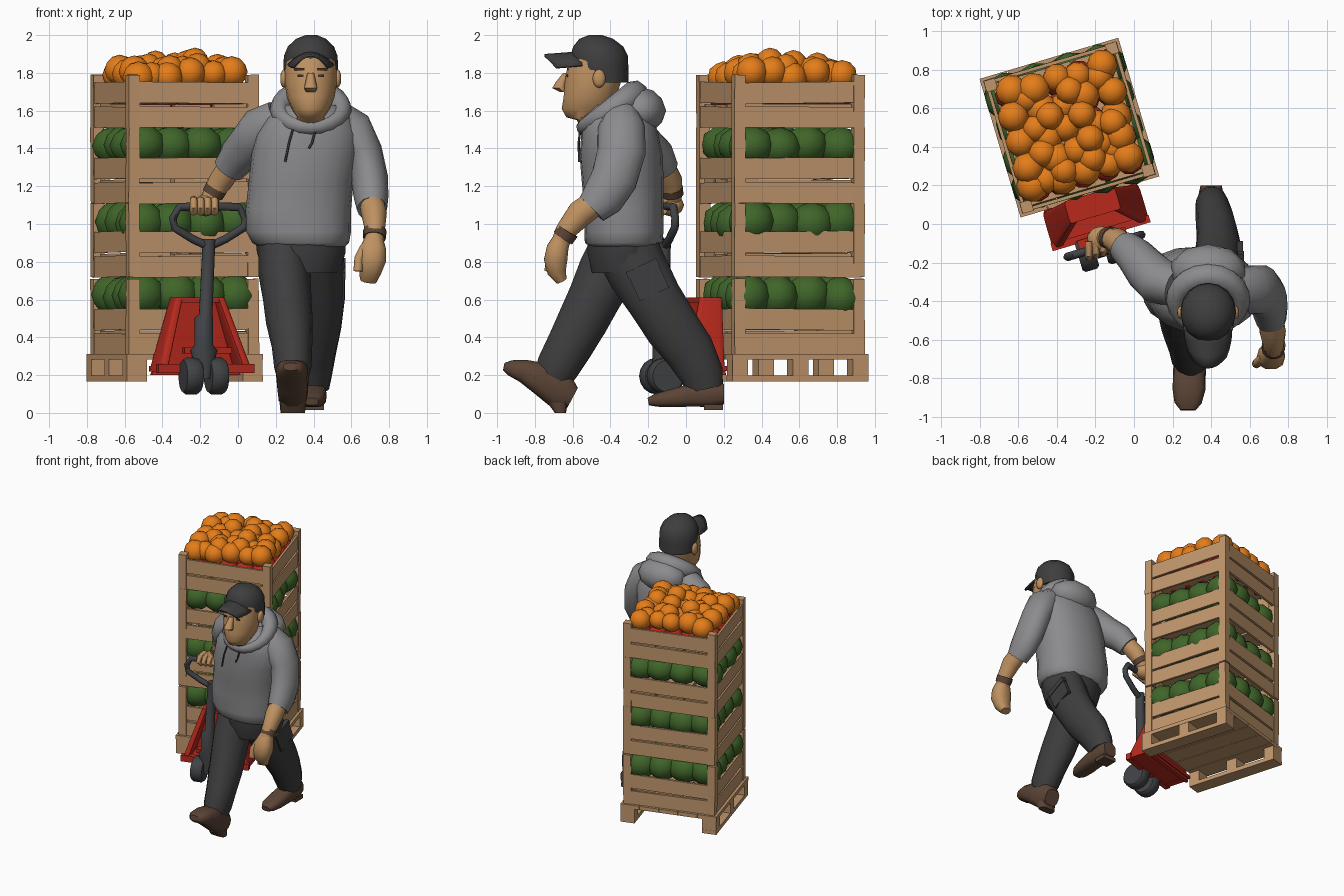
import bpy, bmesh, math, random
from mathutils import Vector, Matrix

random.seed(4)
if "Cube" in bpy.data.objects:
    bpy.data.objects.remove(bpy.data.objects["Cube"])
rnd = random.uniform


def material(name, *rgb):
    m = bpy.data.materials.new(name)
    m.use_nodes = True
    m.diffuse_color = (*rgb, 1)
    m.node_tree.nodes["Principled BSDF"].inputs["Base Color"].default_value = (*rgb, 1)
    return m


WOOD = material("wood", .53, .305, .15)
ORANGE = material("orange_fruit", .78, .205, .01)
GREEN = material("melon_green", .05, .13, .022)
RED = material("red_paint", .48, .022, .012)
GREY = material("grey_fleece", .26, .26, .27)
CHARCOAL = material("charcoal_cloth", .048, .048, .05)
SKIN = material("skin", .52, .285, .12)
LEATHER = material("brown_leather", .105, .058, .036)
STEEL = material("dark_steel", .053, .055, .06)
INK = material("dark_brown", .05, .03, .018)

# Shared frame of the load, which stands turned behind the walker
LOAD = Matrix.Translation((-.335, .5, 0)) @ Matrix.Rotation(math.radians(16.5), 4, 'Z')
WORLD = Matrix.Identity(4)


def finish(name, bm, mat, angle=50):
    bmesh.ops.recalc_face_normals(bm, faces=bm.faces)
    me = bpy.data.meshes.new(name)
    bm.to_mesh(me)
    bm.free()
    me.materials.append(mat)
    ob = bpy.data.objects.new(name, me)
    bpy.context.collection.objects.link(ob)
    if angle:
        bpy.ops.object.select_all(action='DESELECT')
        ob.select_set(True)
        bpy.context.view_layer.objects.active = ob
        bpy.ops.object.shade_smooth_by_angle(angle=math.radians(angle))
    return ob


def boxes(name, items, mat, frame=WORLD, wobble=0):
    """One object from boxes given as (centre, size)."""
    bm = bmesh.new()
    for c, s in items:
        tilt = Matrix.Rotation(rnd(-wobble, wobble), 4, 'X') @ Matrix.Rotation(rnd(-wobble, wobble), 4, 'Y')
        bmesh.ops.create_cube(bm, size=1, matrix=frame @ Matrix.Translation(c) @ tilt @ Matrix.Diagonal((*s, 1)))
    return finish(name, bm, mat, 0)


def balls(name, items, mat, frame=WORLD):
    """One object from ellipsoids given as (centre, radii)."""
    bm = bmesh.new()
    for c, r in items:
        bmesh.ops.create_icosphere(bm, subdivisions=2, radius=1,
                                   matrix=frame @ Matrix.Translation(c) @ Matrix.Diagonal((*r, 1)))
    return finish(name, bm, mat)


def loft(name, rows, mat, n=14, flat=False, power=1, frame=WORLD, ref=(1, 0, 0), crease=0):
    """Skin elliptical rings (x, y, z, r1, r2), level or square to their path."""
    bm, rings = bmesh.new(), []
    pts = [Vector(r[:3]) for r in rows]
    shape = lambda v: math.copysign(abs(v) ** power, v)
    for i, r in enumerate(rows):
        t = Vector((0, 0, 1)) if flat else (pts[min(i + 1, len(pts) - 1)] - pts[max(i - 1, 0)]).normalized()
        a = Vector(ref)
        a = (a - t * a.dot(t)).normalized()
        b = t.cross(a)
        ring = []
        for k in range(n):
            ang = math.tau * k / n
            f = 1 + rnd(-crease, crease)
            ring.append(bm.verts.new(frame @ (pts[i] + f * (a * r[3] * shape(math.cos(ang)) + b * r[4] * shape(math.sin(ang))))))
        rings.append(ring)
    for p, q in zip(rings, rings[1:]):
        for k in range(n):
            bm.faces.new((p[k], p[(k + 1) % n], q[(k + 1) % n], q[k]))
    bm.faces.new(rings[0])
    bm.faces.new(rings[-1])
    return finish(name, bm, mat)


def tube(name, pts, r, mat, **kw):
    return loft(name, [(*p, r, r) for p in pts], mat, n=8, **kw)


# Pallet: close-set deck boards on two side runners
H = .375
deck = [((x, 0, .297), (.147, 2 * H, .03)) for x in (-.302, -.151, 0, .151, .302)]
rails = [((x, 0, .182), (.11, 2 * H, .032)) for x in (-.32, .32)]
blocks = [((x, y, .238), (.11, .085, .09)) for x in (-.32, .32) for y in (-.332, 0, .332)]
boxes("pallet", deck + rails + blocks, WOOD, LOAD)

# Stacked slatted crates: corner posts, two slats per side, floor boards
W = .355
for i, (low, tall) in enumerate(((.31, .4), (.72, .39), (1.11, .4), (1.51, .28))):
    parts = [((sx * (W - .026), sy * (W - .026), low + tall / 2), (.06, .06, tall))
             for sx in (-1, 1) for sy in (-1, 1)]
    for z in (low + .055, low + .185):
        for s in (-1, 1):
            parts.append(((0, s * (W - .01), z), (2 * W - .04, .018, .112)))
            parts.append(((s * (W - .01), 0, z), (.018, 2 * W - .04, .112)))
    parts += [((x, 0, low + .115), (.2, 2 * W - .05, .02)) for x in (-.22, 0, .22)]
    boxes(f"crate_{i + 1}", parts, WOOD, LOAD, .012)

# Produce
span = (-.245, -.082, .082, .245)
for i, (z, h) in enumerate(((.62, .115), (1.01, .115), (1.415, .105))):
    balls(f"melons_{i + 1}", [((x + rnd(-.015, .015), y + rnd(-.015, .015), z + rnd(-.012, .008)),
                               (rnd(.112, .128), rnd(.112, .128), h)) for x in span for y in span], GREEN, LOAD)
five = [-.25 + .125 * i for i in range(5)]
balls("red_fruit", [((x, y, 1.68), (.075,) * 3) for x in five for y in five], RED, LOAD)
heap = [((x + rnd(-.02, .02), y + rnd(-.02, .02), rnd(1.775, 1.815)), (rnd(.072, .086),) * 3)
        for x in five for y in five]
heap += [((x * .8 + rnd(-.03, .03), y * .8 + rnd(-.03, .03), rnd(1.85, 1.875) - .6 * (x * x + y * y)), (.074,) * 3)
         for x in span for y in span if rnd(0, 1) < .8]
balls("oranges", heap, ORANGE, LOAD)

# Pallet jack body: deep slanted cheeks, back sheet and base
for s, side in ((-1, "right"), (1, "left")):
    loft(f"jack_{side}_cheek", [(s * .235, -.485, .22, .026, .105), (s * .115, -.42, .61, .022, .06)],
         RED, n=16, flat=True, power=.4, frame=LOAD)
loft("jack_back_sheet", [(0, -.385, .2, .25, .015), (0, -.39, .36, .19, .015), (0, -.4, .6, .12, .015)],
     RED, n=16, flat=True, power=.25, frame=LOAD)
boxes("jack_base", [((0, -.57, .235), (.53, .04, .05)), ((0, -.46, .235), (.5, .2, .025)),
                    ((0, -.42, .598), (.26, .12, .025)), ((0, -.6, .33), (.26, .05, .03))], RED, LOAD)

# Pallet jack steering wheels, pump column and loop handle
for x in (-.1, .04):
    loft("jack_wheel", [(x - .045, -.645, .195, .085, .085), (x - .03, -.645, .195, .097, .097),
                        (x + .03, -.645, .195, .097, .097), (x + .045, -.645, .195, .085, .085)],
         STEEL, n=16, frame=LOAD, ref=(0, 1, 0))
loft("jack_column", [(-.03, -.645, .18, .03, .05), (-.03, -.645, .33, .075, .05), (-.03, -.645, .36, .05, .05),
                     (-.03, -.645, .5, .05, .05), (-.02, -.645, .52, .036, .036), (0, -.64, .92, .034, .034)],
     STEEL, frame=LOAD)
loop = [(0, -.64, .88), (.09, -.64, .92), (.19, -.64, .98), (.2, -.64, 1.03), (.165, -.64, 1.09), (0, -.64, 1.095)]
loop += [(-x, y, z) for x, y, z in loop[-2::-1]]
tube("jack_handle", loop, .022, STEEL, frame=LOAD, ref=(0, 1, 0))

# Hooded top
loft("hoodie_body", [(.34, -.33, .88, .225, .18), (.33, -.33, .9, .255, .205), (.32, -.33, .96, .28, .21),
                     (.32, -.33, 1.08, .28, .21), (.335, -.335, 1.22, .275, .215), (.355, -.345, 1.36, .285, .22),
                     (.37, -.35, 1.47, .28, .205), (.38, -.36, 1.56, .23, .19), (.385, -.37, 1.63, .15, .13)],
     GREY, n=20, flat=True, power=.88, crease=.012)
bm = bmesh.new()
tilt = Matrix.Translation((.385, -.405, 1.6)) @ Matrix.Rotation(math.radians(33), 4, 'X')
ring = []
for i in range(20):
    a = math.tau * i / 20
    thick = .052 + .015 * math.sin(a)
    ring.append([bm.verts.new(tilt @ Vector(((.165 + thick * math.cos(b)) * math.cos(a),
                                            (.165 + thick * math.cos(b)) * math.sin(a), 1.1 * thick * math.sin(b))))
                 for b in [math.tau * k / 8 for k in range(8)]])
for i in range(20):
    p, q = ring[i], ring[(i + 1) % 20]
    for k in range(8):
        bm.faces.new((p[k], p[(k + 1) % 8], q[(k + 1) % 8], q[k]))
finish("hood_collar", bm, GREY)
balls("hood_back", [((.385, -.24, 1.6), (.2, .135, .125))], GREY)
for x0, x1, z in ((.29, .25, 1.33), (.41, .375, 1.4)):
    tube("drawstring", [(x0, -.56, 1.5), ((x0 + x1) / 2, -.568, 1.43), (x1, -.566, z)], .006, CHARCOAL)

# Sleeves, forearms, wristbands and hands
loft("left_sleeve", [(.52, -.34, 1.56, .1, .1), (.6, -.34, 1.5, .115, .13), (.665, -.34, 1.38, .098, .13),
                     (.695, -.38, 1.24, .098, .125), (.705, -.44, 1.14, .092, .115), (.71, -.5, 1.08, .08, .09)],
     GREY, crease=.03)
loft("left_forearm", [(.705, -.46, 1.13, .065, .07), (.72, -.56, 1.055, .068, .074), (.725, -.64, .96, .052, .055),
                      (.72, -.665, .9, .052, .05)], SKIN)
loft("left_wristband", [(.725, -.625, .965, .062, .062), (.722, -.652, .925, .06, .06)], LEATHER)
loft("left_hand", [(.72, -.655, .93, .048, .045), (.715, -.68, .87, .07, .06), (.71, -.69, .81, .074, .064),
                   (.7, -.685, .75, .06, .052), (.69, -.66, .7, .045, .03)], SKIN, n=10, power=.8)
tube("left_thumb", [(.67, -.69, .88), (.64, -.72, .82), (.635, -.725, .75)], .024, SKIN)
loft("right_sleeve", [(.22, -.33, 1.56, .1, .1), (.13, -.3, 1.5, .125, .12), (.07, -.24, 1.43, .115, .11),
                      (0, -.16, 1.36, .1, .1), (-.05, -.12, 1.29, .085, .085)], GREY, crease=.03)
loft("right_forearm", [(-.03, -.13, 1.32, .065, .065), (-.09, -.085, 1.23, .066, .066), (-.14, -.07, 1.15, .05, .05),
                       (-.17, -.085, 1.09, .05, .05)], SKIN)
loft("right_wristband", [(-.115, -.075, 1.19, .06, .06), (-.135, -.07, 1.155, .058, .058)], LEATHER)
balls("right_fist", [((-.17, -.08, 1.1), (.075, .07, .06))], SKIN)
for k in range(4):
    x = -.235 + k * .037
    y = -.14 + k * .012
    tube("right_finger", [(x, y + .05, 1.13), (x, y - .02, 1.125), (x, y - .035, 1.09), (x, y, 1.06)], .02, SKIN)

# Trousers with a side pocket
loft("trouser_hips", [(.33, -.33, .95, .24, .19), (.335, -.33, .85, .235, .195), (.335, -.33, .74, .2, .17)],
     CHARCOAL, n=18, flat=True)
loft("right_trouser_leg", [(.24, -.34, .88, .13, .17), (.245, -.42, .74, .135, .155), (.26, -.49, .6, .13, .14),
                           (.27, -.55, .48, .125, .135), (.285, -.615, .36, .11, .125), (.29, -.68, .24, .1, .115),
                           (.29, -.705, .19, .085, .1)], CHARCOAL, crease=.03)
loft("left_trouser_leg", [(.42, -.32, .88, .14, .17), (.43, -.25, .74, .135, .165), (.44, -.165, .6, .125, .15),
                          (.435, -.07, .45, .11, .145), (.42, .02, .33, .1, .135), (.405, .085, .2, .09, .115),
                          (.4, .1, .13, .08, .1)], CHARCOAL, crease=.03)
pocket = boxes("cargo_pocket", [((0, 0, 0), (.03, .17, .16)), ((.004, 0, .07), (.032, .18, .04))], CHARCOAL)
pocket.location = (.55, -.2, .7)
pocket.rotation_euler = (math.radians(25), 0, 0)

# Boots, the leading one landing on its heel
loft("right_boot", [(.29, -.6, .08, .06, .06), (.29, -.66, .112, .08, .1), (.288, -.76, .18, .085, .09),
                    (.285, -.86, .222, .085, .062), (.28, -.93, .238, .07, .042), (.28, -.965, .245, .04, .02)],
     LEATHER, power=.7)
loft("right_boot_heel", [(.29, -.68, .055, .07, .055), (.29, -.665, 0, .065, .03)], LEATHER, flat=True, power=.6)
loft("left_boot", [(.4, .2, .1, .055, .055), (.4, .14, .1, .068, .07), (.4, .02, .092, .07, .06),
                   (.395, -.08, .077, .07, .048), (.39, -.16, .067, .06, .035), (.39, -.2, .06, .035, .02)],
     LEATHER, power=.7)
boxes("left_boot_heel", [((.4, .145, .03), (.11, .1, .03))], LEATHER)

# Head: jaw and skull, nose, ears, eyes and brows
loft("head", [(.385, -.43, 1.48, .1, .11), (.385, -.47, 1.55, .1, .11), (.385, -.535, 1.565, .07, .1),
              (.385, -.525, 1.61, .102, .135), (.385, -.51, 1.67, .126, .14), (.385, -.495, 1.74, .137, .15),
              (.385, -.485, 1.81, .137, .15), (.385, -.47, 1.88, .135, .14)], SKIN, n=18, flat=True)
loft("nose", [(.385, -.63, 1.8, .018, .02), (.385, -.66, 1.75, .028, .03), (.385, -.672, 1.72, .036, .036),
              (.385, -.65, 1.7, .025, .02)], SKIN, n=8, flat=True)
for s, side in ((-1, "right"), (1, "left")):
    balls(f"{side}_ear", [((.385 + s * .142, -.46, 1.77), (.02, .035, .05))], SKIN)
    boxes(f"{side}_eye", [((.385 + s * .055, -.628, 1.785), (.032, .008, .012)),
                          ((.385 + s * .06, -.627, 1.82), (.055, .008, .014))], INK)

# Cap and curved brim
loft("cap_crown", [(.385, -.435, 1.75, .138, .13), (.385, -.455, 1.83, .145, .15), (.385, -.46, 1.89, .142, .152),
                   (.386, -.465, 1.94, .122, .132), (.387, -.475, 1.98, .08, .09), (.388, -.48, 2.0, .03, .035)],
     CHARCOAL, n=16, flat=True)
bm = bmesh.new()
grid = [[bm.verts.new((.385 + .125 * u * (1 - .22 * v * v), -.55 - .2 * v * (1 - .3 * u * u), 1.915 - .07 * u * u - .015 * v))
         for v in (0, .35, .7, 1)] for u in [k / 4 - 1 for k in range(9)]]
for p, q in zip(grid, grid[1:]):
    for k in range(3):
        bm.faces.new((p[k], p[k + 1], q[k + 1], q[k]))
brim = finish("cap_brim", bm, CHARCOAL)
brim.modifiers.new("thickness", 'SOLIDIFY').thickness = .014
